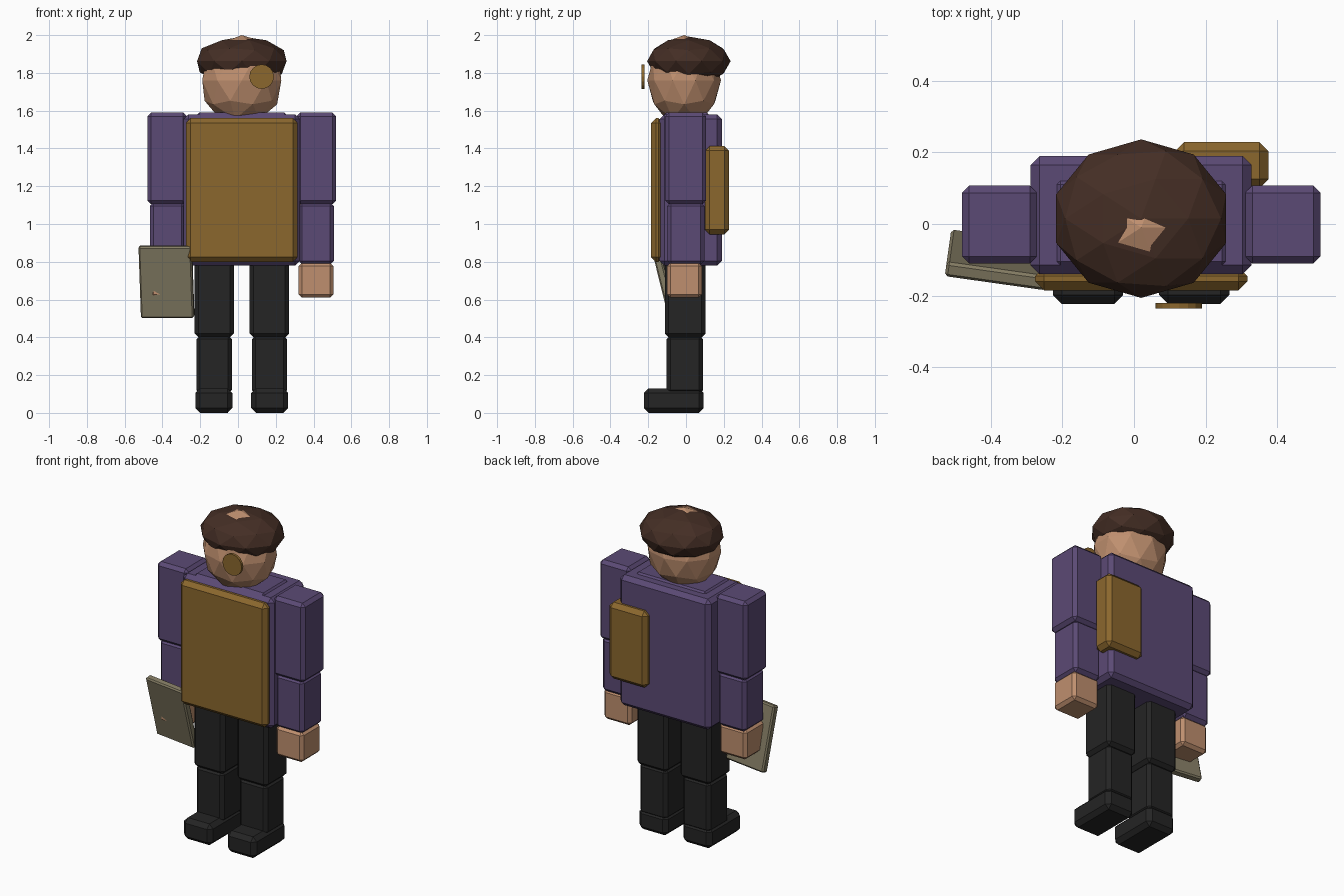
import bpy
from math import radians

default = bpy.data.objects.get("Cube")
if default:
    bpy.data.objects.remove(default, do_unlink=True)


def material(name, rgb):
    mat = bpy.data.materials.new(name)
    mat.use_nodes = True
    color = (*rgb, 1.0)
    mat.diffuse_color = color
    bsdf = next(n for n in mat.node_tree.nodes if n.type == "BSDF_PRINCIPLED")
    bsdf.inputs["Base Color"].default_value = color
    return mat


purple = material("purple cloth", (0.105, 0.068, 0.178))
gold = material("dull gold", (0.258, 0.136, 0.027))
skin = material("skin", (0.52, 0.275, 0.158))
black = material("black cloth", (0.018, 0.018, 0.018))
grey = material("grey board", (0.228, 0.2, 0.125))
brown = material("brown hair", (0.058, 0.027, 0.018))

CENTRE = 0.02  # body centre line in x


def finish(name, mat):
    obj = bpy.context.object
    obj.name = name
    obj.data.name = name
    obj.data.materials.append(mat)
    return obj


def box(name, mat, x, y, z, bevel=0.02, rotation=(0, 0, 0)):
    """Chamfered box spanning the given (low, high) ranges."""
    spans = (x, y, z)
    bpy.ops.mesh.primitive_cube_add(size=1, location=[(a + b) / 2 for a, b in spans])
    obj = finish(name, mat)
    obj.scale = [b - a for a, b in spans]
    bpy.ops.object.transform_apply(location=False, rotation=False, scale=True)
    obj.rotation_euler = rotation
    mod = obj.modifiers.new("Chamfer", "BEVEL")
    mod.width = bevel
    mod.segments = 1
    return obj


def pair(name, mat, x, y, z, bevel=0.02):
    """Matching boxes on both sides; x is measured from the centre line."""
    for side, s in (("left", 1), ("right", -1)):
        span = sorted(CENTRE + s * v for v in x)
        box(f"{side}_{name}", mat, span, y, z, bevel)


def ball(name, mat, location, radii):
    bpy.ops.mesh.primitive_ico_sphere_add(subdivisions=2, radius=1, location=location)
    obj = finish(name, mat)
    obj.scale = radii
    bpy.ops.object.transform_apply(location=False, rotation=False, scale=True)


# Torso, shoulder yoke, front panel and back pouch
box("torso", purple, (-0.288, 0.328), (-0.14, 0.19), (0.78, 1.58), 0.025)
box("shoulder_yoke", purple, (-0.22, 0.26), (-0.12, 0.125), (1.4, 1.59), 0.015)
box("front_panel", gold, (-0.276, 0.316), (-0.185, -0.12), (0.8, 1.56), 0.025)
box("back_pouch", gold, (0.115, 0.375), (0.1, 0.228), (0.945, 1.413), 0.025)

# Arms
pair("upper_arm", purple, (0.29, 0.5), (-0.11, 0.107), (1.105, 1.59))
pair("forearm", purple, (0.3, 0.487), (-0.1, 0.098), (0.785, 1.115))
pair("hand", skin, (0.3, 0.485), (-0.1, 0.085), (0.61, 0.795), 0.018)

# Legs
pair("thigh", black, (0.042, 0.25), (-0.112, 0.103), (0.4, 0.82))
pair("shin", black, (0.053, 0.24), (-0.103, 0.09), (0.1, 0.41))
pair("shoe", black, (0.05, 0.246), (-0.223, 0.093), (0, 0.13), 0.025)

# Head and cap of hair
ball("head", skin, (CENTRE, -0.01, 1.76), (0.22, 0.195, 0.24))
ball("hair", brown, (CENTRE, 0.015, 1.862), (0.249, 0.221, 0.13))

# Eyepiece
bpy.ops.mesh.primitive_cylinder_add(
    vertices=16, radius=0.065, depth=0.016,
    location=(0.125, -0.228, 1.78), rotation=(radians(90), 0, 0))
finish("eyepiece", gold)

# Tilted board by the right hand
box("board", grey, (-0.52, -0.237), (-0.121, -0.079), (0.5, 0.89), 0.008,
    (radians(14), 0, radians(-8)))
